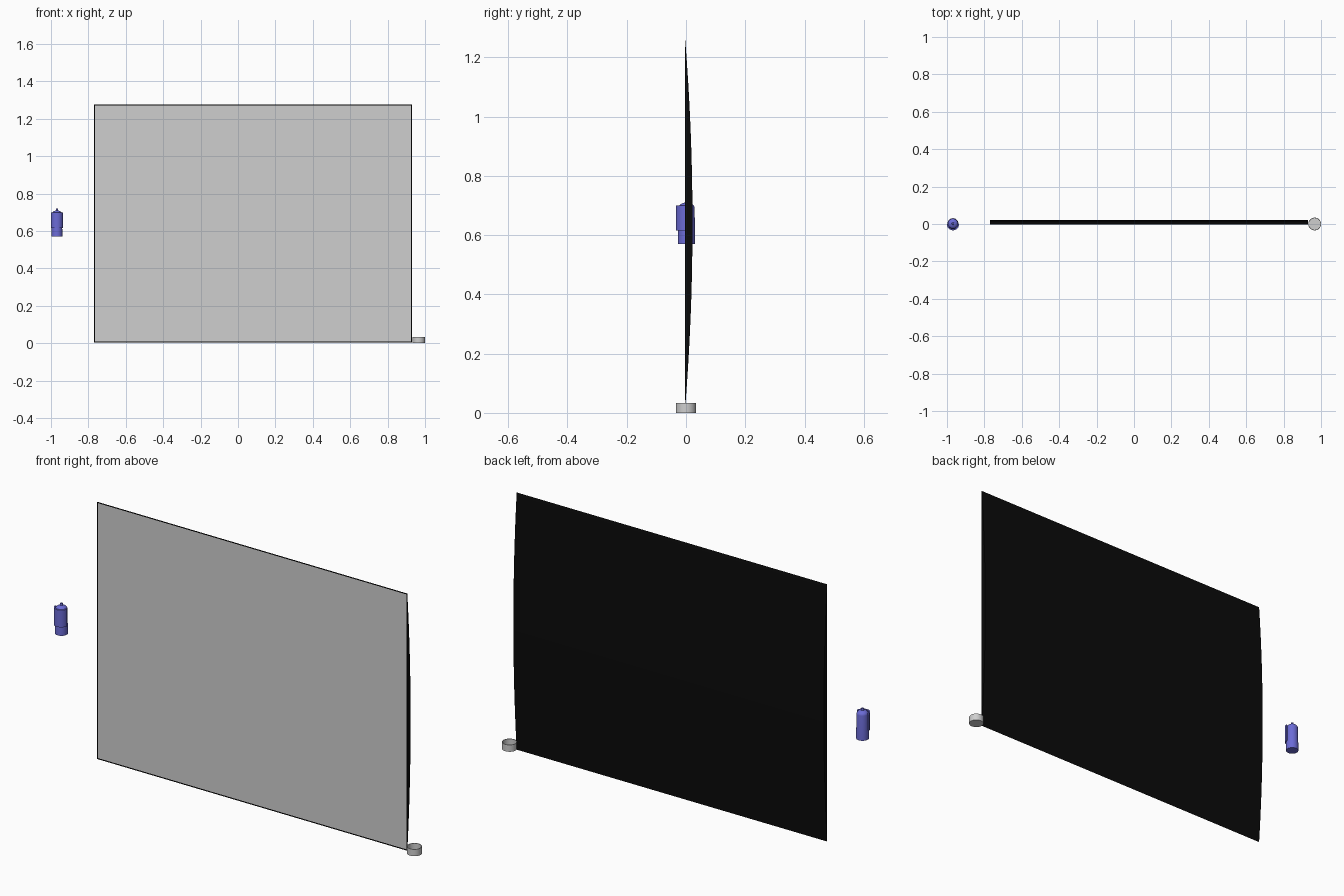
import bpy, bmesh, math
from mathutils import Vector

if "Cube" in bpy.data.objects:
    bpy.data.objects.remove(bpy.data.objects["Cube"], do_unlink=True)


def material(name, rgb):
    m = bpy.data.materials.new(name)
    m.use_nodes = True
    m.diffuse_color = (*rgb, 1)
    m.node_tree.nodes["Principled BSDF"].inputs["Base Color"].default_value = (*rgb, 1)
    return m


black = material("black casing", (0.003, 0.003, 0.003))
grey = material("light grey", (0.62, 0.62, 0.62))
blue = material("violet blue", (0.147, 0.147, 0.67))


def finish(bm, name, mats, angle=35):
    bmesh.ops.recalc_face_normals(bm, faces=bm.faces)
    mesh = bpy.data.meshes.new(name)
    bm.to_mesh(mesh)
    bm.free()
    ob = bpy.data.objects.new(name, mesh)
    bpy.context.collection.objects.link(ob)
    for m in mats:
        mesh.materials.append(m)
    bpy.ops.object.select_all(action='DESELECT')
    ob.select_set(True)
    bpy.context.view_layer.objects.active = ob
    bpy.ops.object.shade_smooth_by_angle(angle=math.radians(angle))
    return ob


def lathe(name, profile, centre, mat, sides=32):
    """Spin a (radius, z) profile around a vertical axis."""
    bm = bmesh.new()
    verts = [bm.verts.new((r, 0, z)) for r, z in profile]
    edges = [bm.edges.new(pair) for pair in zip(verts, verts[1:])]
    bmesh.ops.spin(bm, geom=verts + edges, cent=(0, 0, 0), axis=(0, 0, 1),
                   angle=math.tau, steps=sides)
    bmesh.ops.remove_doubles(bm, verts=bm.verts, dist=0.0001)
    bmesh.ops.translate(bm, verts=bm.verts, vec=Vector(centre))
    return finish(bm, name, [mat])


# Display panel: flat front, back bowed from bottom to top
LEFT, RIGHT, BOTTOM, TOP = -0.77, 0.93, 0.003, 1.276
FRONT, BULGE, STEPS = -0.004, 0.026, 16
bm = bmesh.new()
outline = []
for i in range(STEPS + 1):
    t = i / STEPS
    outline.append(bm.verts.new((LEFT, FRONT + BULGE * 4 * t * (1 - t),
                                 BOTTOM + (TOP - BOTTOM) * t)))
cap = bm.faces.new(outline)
ext = bmesh.ops.extrude_face_region(bm, geom=[cap], use_keep_orig=True)
moved = [g for g in ext["geom"] if isinstance(g, bmesh.types.BMVert)]
bmesh.ops.translate(bm, verts=moved, vec=(RIGHT - LEFT, 0, 0))
bmesh.ops.recalc_face_normals(bm, faces=bm.faces)
# Screen inset in the front, leaving a thin black border
front = [f for f in bm.faces if f.normal.y < -0.9]
bmesh.ops.inset_region(bm, faces=front, thickness=0.008)
for f in front:
    f.material_index = 1
finish(bm, "display_panel", [black, grey])

# Shallow open cup beside the lower corner
lathe("round_cup", [(0, 0), (0.034, 0), (0.034, 0.034), (0.031, 0.034),
                    (0.031, 0.004), (0, 0.004)], (0.966, 0, 0), grey)

# Small canister with domed top and nozzle
dome = [(0.027 * math.cos(a), 0.692 + 0.018 * math.sin(a))
        for a in (math.radians(d) for d in range(0, 76, 15))]
lathe("canister_body", [(0, 0.57), (0.029, 0.57), (0.027, 0.692)] + dome[1:]
      + [(0.006, 0.712), (0.006, 0.719), (0, 0.721)], (-0.968, 0.002, 0), blue)

# Curved grip plate wrapped around the canister front
bm = bmesh.new()
rows = []
for z in (0.615, 0.7):
    row = []
    for radius, order in ((0.033, 1), (0.026, -1)):
        for k in range(13)[::order]:
            a = math.pi + math.pi * k / 12
            row.append(bm.verts.new((-0.968 + radius * math.cos(a),
                                     -0.001 + radius * math.sin(a), z)))
    rows.append(row)
count = len(rows[0])
for i in range(count):
    j = (i + 1) % count
    bm.faces.new((rows[0][i], rows[0][j], rows[1][j], rows[1][i]))
for row in rows:
    bm.faces.new(row)
finish(bm, "canister_grip", [blue])
